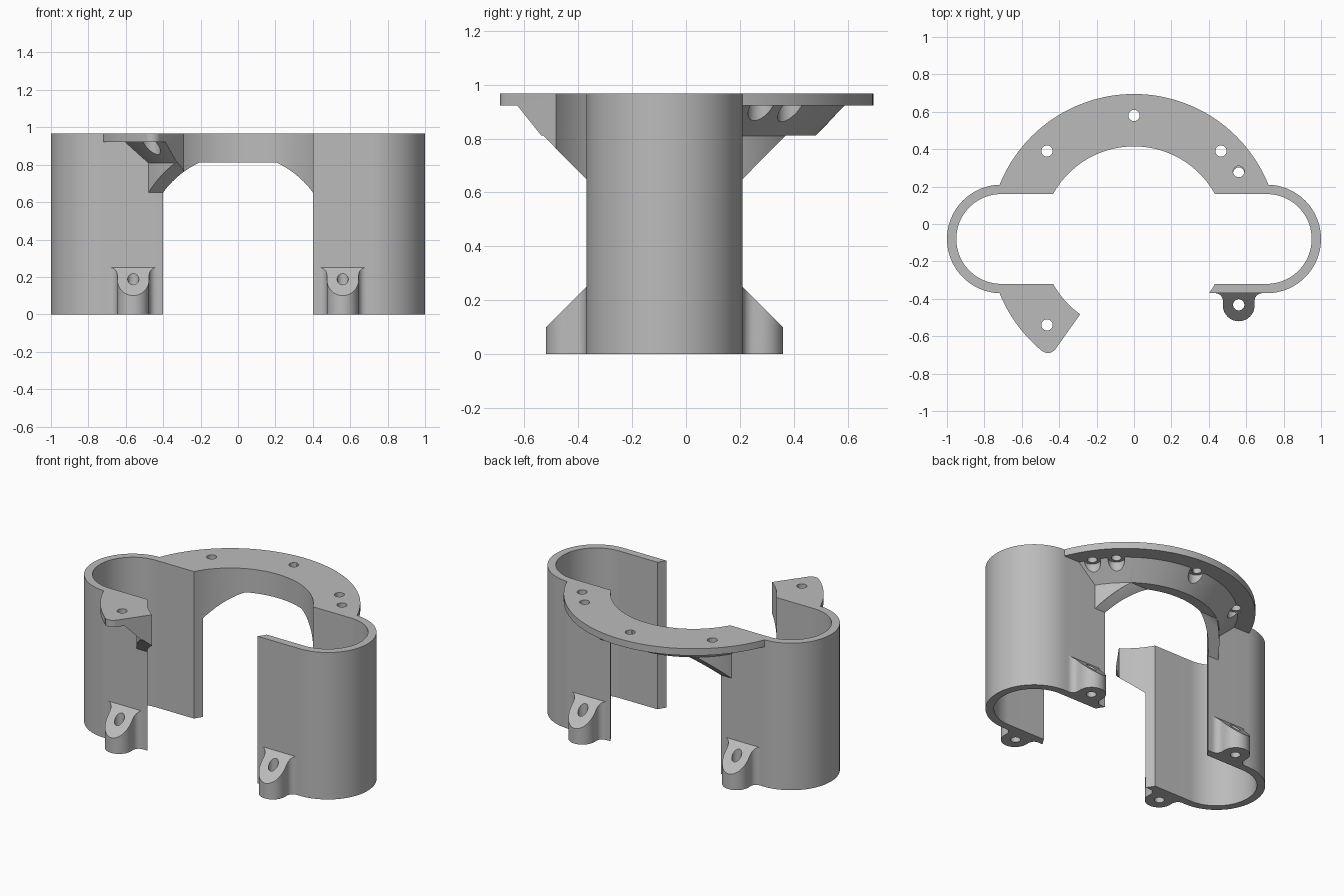
import bpy, bmesh, math
from math import sin, cos, radians, sqrt, pi

if "Cube" in bpy.data.objects:
    bpy.data.objects.remove(bpy.data.objects["Cube"], do_unlink=True)

GREY = (0.5, 0.5, 0.5, 1)
mat = bpy.data.materials.new("plain grey")
mat.use_nodes = True
mat.diffuse_color = GREY
mat.node_tree.nodes["Principled BSDF"].inputs["Base Color"].default_value = GREY

CY = -0.08                 # shared centre line of the clamp in y
TOP, UNDER = 0.967, 0.922  # flange top and underside
R_IN, R_OUT = 0.495, 0.775


def arc(cx, cy, r, a0, a1, n):
    angles = [radians(a0 + (a1 - a0) * i / n) for i in range(n + 1)]
    return [(cx + r * cos(a), cy + r * sin(a)) for a in angles]


def finish(name, bm):
    bmesh.ops.recalc_face_normals(bm, faces=bm.faces)
    mesh = bpy.data.meshes.new(name)
    bm.to_mesh(mesh)
    bm.free()
    mesh.materials.append(mat)
    ob = bpy.data.objects.new(name, mesh)
    bpy.context.collection.objects.link(ob)
    return ob


def loft(name, rings):
    """Solid through a list of matching closed loops, capped at both ends."""
    bm = bmesh.new()
    vs = [[bm.verts.new(p) for p in ring] for ring in rings]
    n = len(vs[0])
    for a, b in zip(vs, vs[1:]):
        for i in range(n):
            j = (i + 1) % n
            bm.faces.new((a[i], a[j], b[j], b[i]))
    bm.faces.new(vs[0])
    bm.faces.new(vs[-1])
    return finish(name, bm)


def prism(name, outline, z0, z1):
    return loft(name, [[(x, y, z) for x, y in outline] for z in (z0, z1)])


def sector(name, profile, a0, a1, n):
    """Profile of (radius, height) turned around the clamp centre."""
    rings = []
    for i in range(n + 1):
        a = radians(a0 + (a1 - a0) * i / n)
        rings.append([(r * cos(a), CY + r * sin(a), z) for r, z in profile])
    return loft(name, rings)


def boolean(ob, cutter, op="DIFFERENCE"):
    mod = ob.modifiers.new("cut", "BOOLEAN")
    mod.operation, mod.object, mod.solver = op, cutter, "EXACT"
    bpy.context.view_layer.objects.active = ob
    bpy.ops.object.modifier_apply(modifier=mod.name)
    bpy.data.objects.remove(cutter, do_unlink=True)


def drill(ob, x, y, r, z0, z1):
    boolean(ob, prism("drill", arc(x, y, r, 0, 348.75, 31), z0, z1))


def smooth(ob):
    bpy.ops.object.select_all(action="DESELECT")
    ob.select_set(True)
    bpy.context.view_layer.objects.active = ob
    bpy.ops.object.shade_smooth_by_angle(angle=radians(30))


# Curved side walls, their ends trimmed to the round opening
def end_x(y):
    return sqrt(R_IN ** 2 - (y - CY) ** 2)


ends = [0.29, 0.265, 0.24]
outline = arc(0.71, CY, 0.29, -90, 90, 48)
outline += [(end_x(CY + d), CY + d) for d in ends]
outline += arc(0.71, CY, 0.24, 90, -90, 48)
outline += [(end_x(CY - d), CY - d) for d in reversed(ends)]
for side, s in (("left", 1), ("right", -1)):
    smooth(prism(side + "_wall", [(s * x, y) for x, y in outline], 0, TOP))

# Flange section: flat plate over a cone and a short vertical rib
section = [(R_IN, 0.6), (0.56, 0.6), (0.56, 0.81), (0.67, UNDER),
           (R_OUT, UNDER), (R_OUT, TOP), (R_IN, TOP)]


def trim(ob, facing):
    """Keep what lies outside the wall and above the sloped underside."""
    side = [(0.26, 0.62), (0.45, 0.811), (1, 0.811), (1, 1.1), (0.26, 1.1)]
    keep = loft("keep", [[(x, CY + facing * d, z) for d, z in side] for x in (-1.2, 1.2)])
    boolean(ob, keep, "INTERSECT")


def bolt_hole(ob, x, y):
    drill(ob, x, y, 0.03, 0.5, 1.1)
    drill(ob, x, y, 0.05, 0.5, UNDER + 0.001)


back = sector("back_flange", section, 0, 180, 96)
trim(back, 1)
for x, y in ((0, 0.58), (-0.465, 0.39), (0.465, 0.39), (0.56, 0.28)):
    bolt_hole(back, x, y)
smooth(back)

# Short front flange with a radial end and one rounded corner
END = 234.5
front = sector("front_flange", section, 180, END, 32)
trim(front, -1)
rho, tip = 0.05, R_OUT - 0.002
corner = arc(tip - rho, rho, rho, -90, 0, 8)
corner += [(0.85, rho), (0.85, -0.03), (tip - rho, -0.03)]
c, s = cos(radians(END)), sin(radians(END))
boolean(front, prism("corner", [(u * c + t * s, CY + u * s - t * c) for u, t in corner], 0.85, 1.1))
bolt_hole(front, -0.465, -0.54)
smooth(front)

# Foot lugs with flared roots and 45 degree tops
half = [(0.125, -0.01)] + arc(0.125, 0.04, 0.04, -90, -180, 8)
lug = half + arc(0, 0.065, 0.085, 0, 180, 24) + [(-x, d) for x, d in reversed(half)]
for fname, f in (("front", -1), ("back", 1)):
    for side, s in (("left", 1), ("right", -1)):
        rings = [[(s * 0.56 + x, CY + f * (0.29 + d), z * (0.25 - d)) for x, d in lug]
                 for z in (0, 1)]
        foot = loft(f"{fname}_{side}_lug", rings)
        drill(foot, s * 0.56, CY + f * 0.352, 0.03, -0.1, 0.5)
        smooth(foot)
